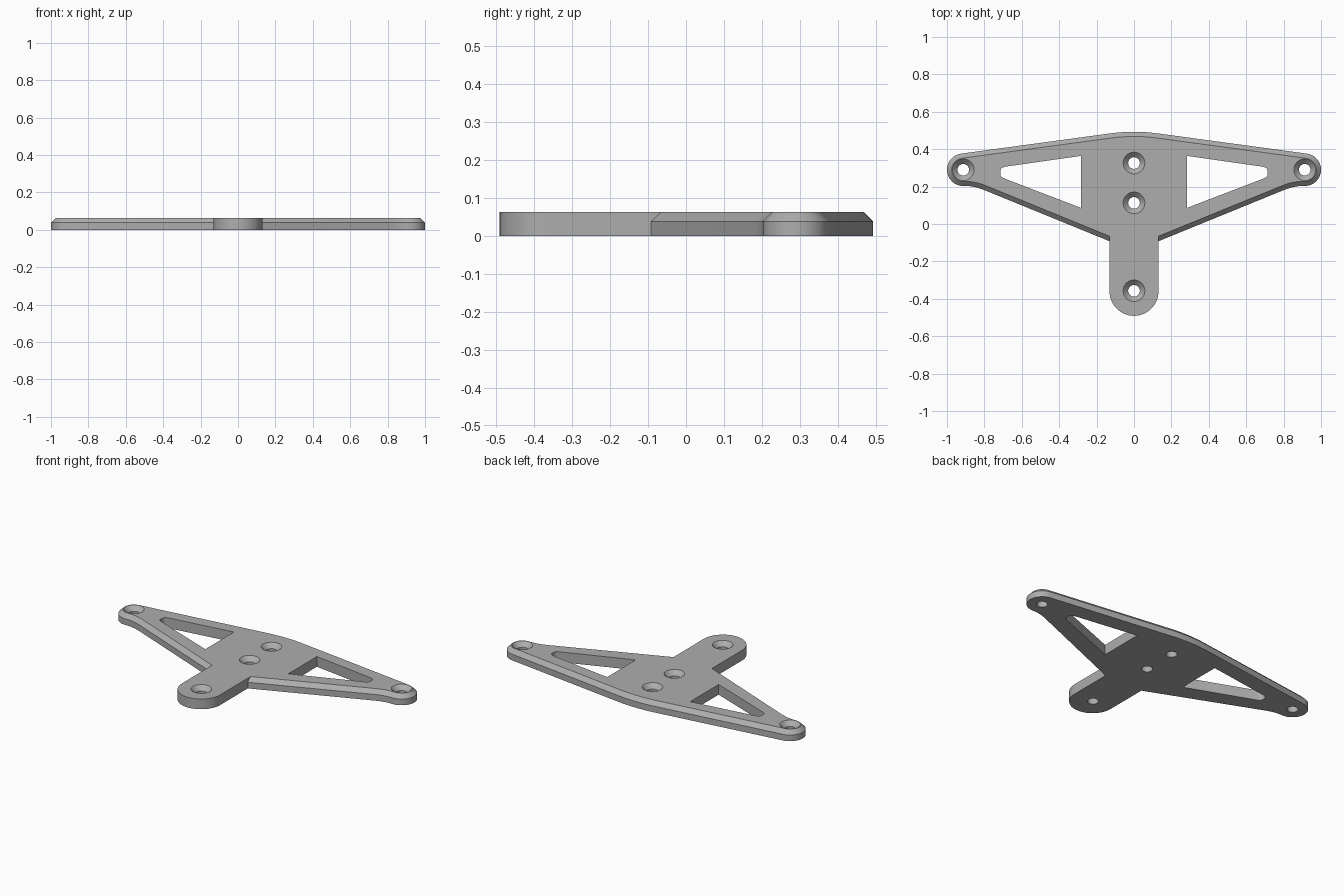
import bpy, bmesh
from math import cos, sin, radians
from mathutils import Vector

HEIGHT, LEDGE, CHAMFER = 0.063, 0.038, 0.025
STEM = 0.131          # half width of the stem
JOIN_Y = -0.092       # where the wings meet the stem
TIP = Vector((0.913, 0.29))

if "Cube" in bpy.data.objects:
    bpy.data.objects.remove(bpy.data.objects["Cube"])

metal = bpy.data.materials.new("grey metal")
metal.use_nodes = True
grey = (0.42, 0.42, 0.42, 1)
metal.diffuse_color = grey
metal.node_tree.nodes["Principled BSDF"].inputs["Base Color"].default_value = grey


def arc(centre, radius, start, end, steps):
    angles = [radians(start + (end - start) * i / steps) for i in range(steps + 1)]
    return [Vector((centre[0] + radius * cos(a), centre[1] + radius * sin(a))) for a in angles]


def bend(a, b, c, steps=6):
    a, b, c = Vector(a), Vector(b), Vector(c)
    ts = [i / steps for i in range(steps + 1)]
    return [a * (1 - t) ** 2 + b * 2 * t * (1 - t) + c * t * t for t in ts]


def loft(bm, loops):
    """Skin a stack of (points, z) loops and cap both ends."""
    rings = [[bm.verts.new((p[0], p[1], z)) for p in pts] for pts, z in loops]
    for low, high in zip(rings, rings[1:]):
        for i in range(len(low)):
            j = (i + 1) % len(low)
            bm.faces.new((low[i], low[j], high[j], high[i]))
    bm.faces.new(rings[0])
    bm.faces.new(rings[-1])


def finish(bm, name):
    bmesh.ops.recalc_face_normals(bm, faces=bm.faces)
    mesh = bpy.data.meshes.new(name)
    bm.to_mesh(mesh)
    bm.free()
    mesh.materials.append(metal)
    obj = bpy.data.objects.new(name, mesh)
    bpy.context.collection.objects.link(obj)
    return obj


# Half outline: crown, wing tip, fillet, stem end
half = bend((0, 0.493), (0.065, 0.493), (0.13, 0.484))
half += arc(TIP, 0.087, 82, -90, 24)
half += bend((0.895, 0.203), (0.855, 0.203), (0.80, 0.181))
half += [Vector((STEM, JOIN_Y))]
half += arc((0, -0.36), STEM, 0, -90, 14)
outline = half + [Vector((-p.x, p.y)) for p in reversed(half[1:-1])]


# Upper loop: wings are chamfered, the stem is straight
def chamfered(i):
    p = outline[i]
    if p.y < JOIN_Y - 0.01:
        return p
    if abs(p.y - JOIN_Y) < 0.001:
        return p + Vector((0, CHAMFER * 1.08))
    d1 = (p - outline[i - 1]).normalized()
    d2 = (outline[(i + 1) % len(outline)] - p).normalized()
    n1, n2 = Vector((d1.y, -d1.x)), Vector((d2.y, -d2.x))
    return p + (n1 + n2) * CHAMFER / (1 + n1.dot(n2))


upper = [chamfered(i) for i in range(len(outline))]
bm = bmesh.new()
loft(bm, [(outline, 0), (outline, LEDGE), (upper, HEIGHT)])
plate = finish(bm, "bracket_plate")

# Cutters: triangular windows and countersunk screw holes
bm = bmesh.new()
window = [Vector((0.283, 0.086)), Vector((0.283, 0.364))]
window += bend((0.685, 0.307), (0.715, 0.302), (0.715, 0.282))
window += bend((0.715, 0.268), (0.715, 0.252), (0.695, 0.244))
for side in (1, -1):
    pts = [(p.x * side, p.y) for p in window]
    loft(bm, [(pts, -0.1), (pts, 0.2)])
for centre in [(0, 0.326), (0, 0.113), (0, -0.357), TIP, (-TIP.x, TIP.y)]:
    bore, rim, above = (arc(centre, r, 0, 350, 35) for r in (0.031, 0.058, 0.068))
    loft(bm, [(bore, -0.1), (bore, 0.036), (rim, HEIGHT), (above, HEIGHT + 0.01)])
cutter = finish(bm, "cutter")
cutter.hide_render = True

cut = plate.modifiers.new("openings", 'BOOLEAN')
cut.operation = 'DIFFERENCE'
cut.solver = 'EXACT'
cut.object = cutter
bpy.context.view_layer.objects.active = plate
for obj in bpy.context.selected_objects:
    obj.select_set(False)
plate.select_set(True)
bpy.ops.object.modifier_apply(modifier=cut.name)
bpy.data.objects.remove(cutter)
bpy.ops.object.shade_smooth_by_angle(angle=radians(30))
